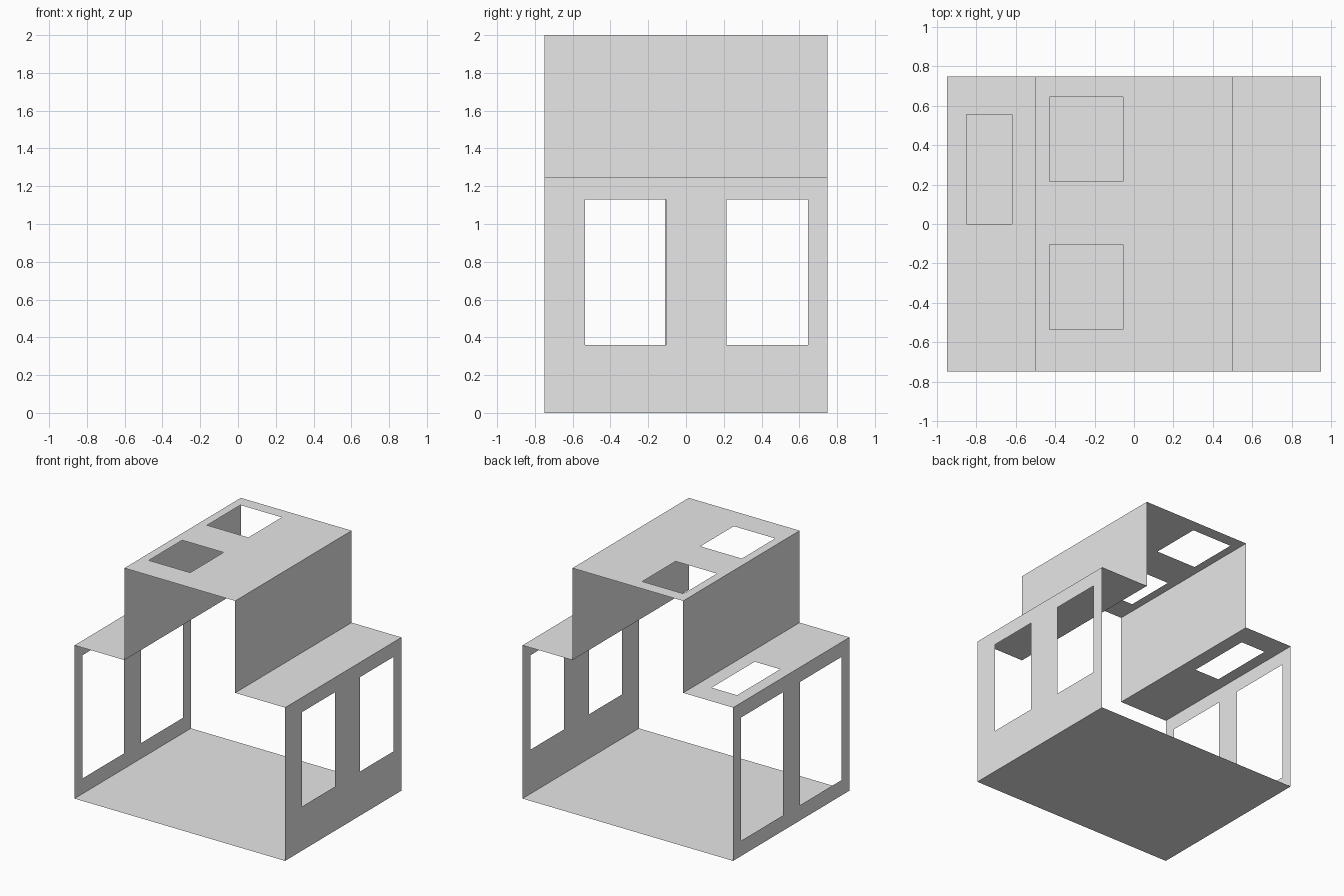
import bpy
import bmesh
from mathutils import Vector

cube = bpy.data.objects.get("Cube")
if cube:
    bpy.data.objects.remove(cube, do_unlink=True)

# Overall dimensions
W, D = 0.95, 0.75          # half width and half depth
EAVE, TOP, MID = 1.25, 2.0, 0.5

grey = bpy.data.materials.new("plain grey")
grey.use_nodes = True
colour = (0.8, 0.8, 0.8, 1)
grey.diffuse_color = colour
grey.node_tree.nodes["Principled BSDF"].inputs["Base Color"].default_value = colour


def panel(name, origin, u_axis, u_range, v_range, normal, holes=()):
    """Thin sheet spanning u_axis and v, with rectangular openings (u0, u1, v0, v1)."""
    u_dir, n = Vector(u_axis), Vector(normal)
    v_dir = n.cross(u_dir)
    us = sorted(set(u_range) | {u for h in holes for u in h[:2]})
    vs = sorted(set(v_range) | {v for h in holes for v in h[2:]})
    bm = bmesh.new()
    grid = [[bm.verts.new(Vector(origin) + u_dir * u + v_dir * v) for v in vs] for u in us]
    for i in range(len(us) - 1):
        for j in range(len(vs) - 1):
            cu, cv = (us[i] + us[i + 1]) / 2, (vs[j] + vs[j + 1]) / 2
            if any(a < cu < b and c < cv < d for a, b, c, d in holes):
                continue
            bm.faces.new((grid[i][j], grid[i + 1][j], grid[i + 1][j + 1], grid[i][j + 1]))
    mesh = bpy.data.meshes.new(name)
    bm.to_mesh(mesh)
    bm.free()
    mesh.materials.append(grey)
    obj = bpy.data.objects.new(name, mesh)
    bpy.context.collection.objects.link(obj)
    return obj


X, Y, UP = (1, 0, 0), (0, 1, 0), (0, 0, 1)
depth = (-D, D)
front_bay, rear_bay = (-0.535, -0.105), (0.215, 0.645)

# Floor, facing down (v runs along -y)
panel("floor", (0, 0, 0), X, (-W, W), depth, (0, 0, -1))

# Side walls: the +x wall has raised windows, the -x wall nearly full-height ones
panel("left_wall", (W, 0, 0), Y, depth, (0, EAVE), X,
      [(*bay, 0.36, 1.13) for bay in (front_bay, rear_bay)])
# The -x wall runs along -y, so its openings are listed in mirrored depth
panel("right_wall", (-W, 0, 0), (0, -1, 0), depth, (0, EAVE), (-1, 0, 0),
      [(-0.65, -0.105, 0.125, 1.13), (0.11, 0.65, 0.125, 1.13)])

# Low roofs on both sides, one with a skylight
panel("left_low_roof", (0, 0, EAVE), X, (MID, W), depth, UP)
panel("right_low_roof", (0, 0, EAVE), X, (-W, -MID), depth, UP,
      [(-0.85, -0.62, 0.0, 0.555)])

# Raised central walls and the top roof with its two skylights
panel("left_upper_wall", (MID, 0, 0), Y, depth, (EAVE, TOP), X)
panel("right_upper_wall", (-MID, 0, 0), (0, -1, 0), depth, (EAVE, TOP), (-1, 0, 0))
panel("top_roof", (0, 0, TOP), X, (-MID, MID), depth, UP,
      [(-0.43, -0.057, *bay) for bay in (front_bay, rear_bay)])
